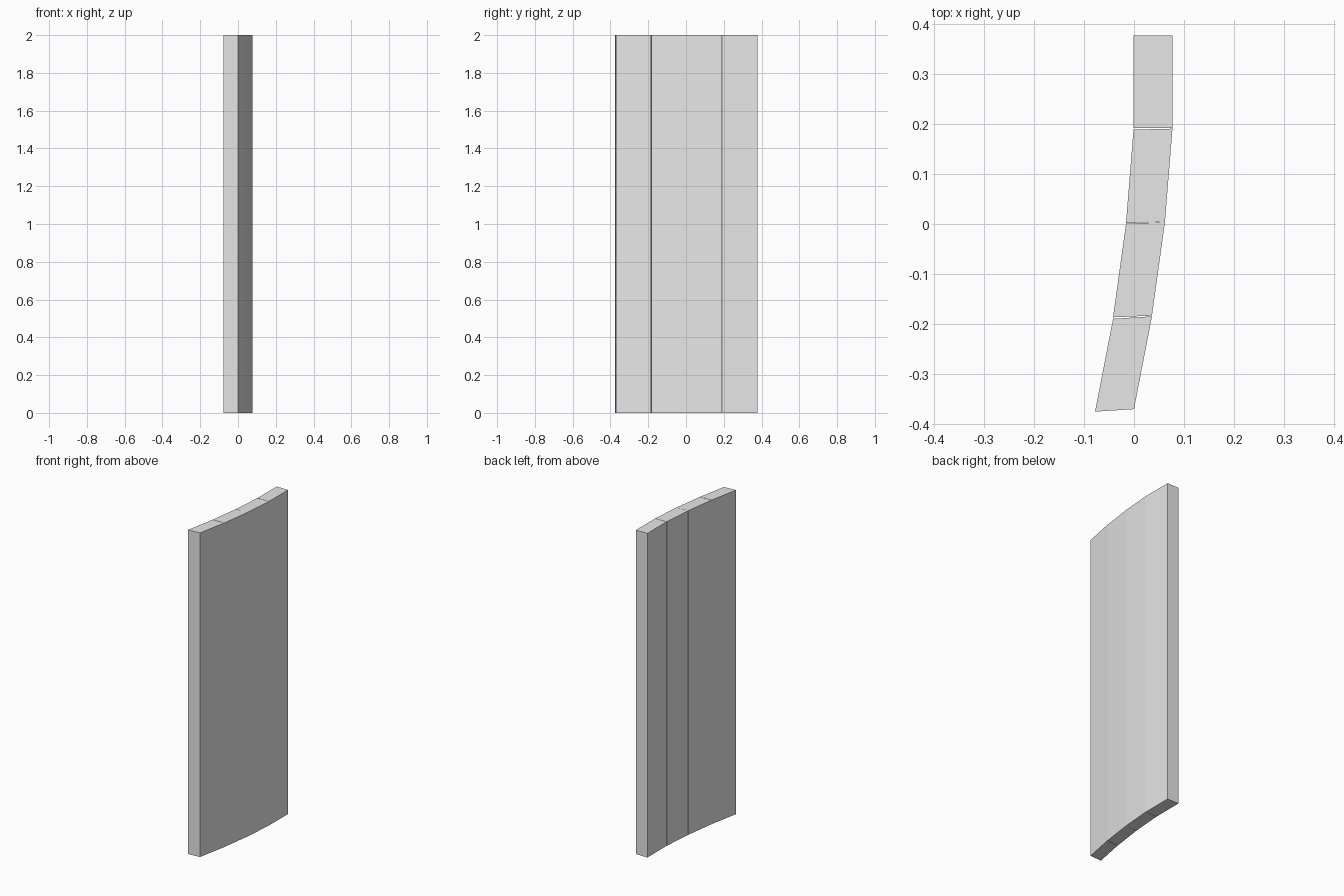
import bpy
import bmesh

HEIGHT = 2.0

old = bpy.data.objects.get("Cube")
if old:
    bpy.data.objects.remove(old, do_unlink=True)

# Plain grey for every panel
grey = bpy.data.materials.new("plain_grey")
grey.use_nodes = True
colour = (0.8, 0.8, 0.8, 1.0)
grey.diffuse_color = colour
grey.node_tree.nodes["Principled BSDF"].inputs["Base Color"].default_value = colour


def add_panel(name, footprint):
    """Extrude a four-cornered footprint to the full height."""
    bm = bmesh.new()
    base = bm.faces.new([bm.verts.new((x, y, 0)) for x, y in footprint])
    top = bmesh.ops.extrude_face_region(bm, geom=[base])["geom"]
    verts = [v for v in top if isinstance(v, bmesh.types.BMVert)]
    bmesh.ops.translate(bm, verts=verts, vec=(0, 0, HEIGHT))
    bmesh.ops.recalc_face_normals(bm, faces=bm.faces)
    mesh = bpy.data.meshes.new(name)
    bm.to_mesh(mesh)
    bm.free()
    mesh.materials.append(grey)
    obj = bpy.data.objects.new(name, mesh)
    bpy.context.collection.objects.link(obj)


# Each panel leans further than the one behind it:
# name, back-left corner, front-left corner, skew of the end faces
WIDTH = 0.078
panels = [
    ("rear_panel", (-0.001, 0.378), (-0.001, 0.192), 0.0),
    ("rear_middle_panel", (-0.001, 0.189), (-0.016, 0.002), 0.002),
    ("front_middle_panel", (-0.016, 0.0005), (-0.042, -0.187), 0.0035),
    ("front_panel", (-0.042, -0.190), (-0.078, -0.376), 0.005),
]
for name, (bx, by), (fx, fy), skew in panels:
    add_panel(name, [(fx, fy), (fx + WIDTH, fy + skew),
                     (bx + WIDTH, by + skew), (bx, by)])
